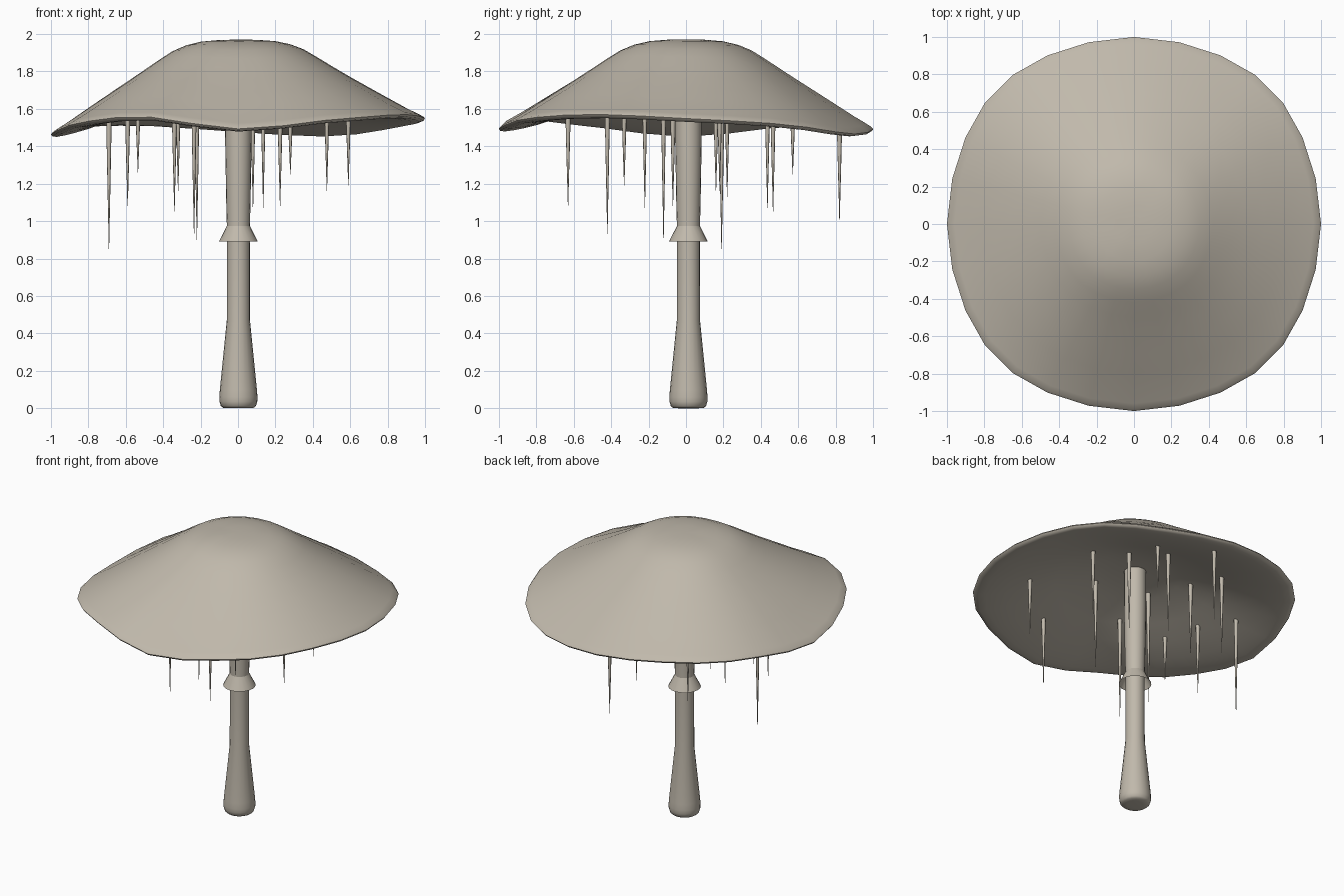
import bpy, math

if "Cube" in bpy.data.objects:
    bpy.data.objects.remove(bpy.data.objects["Cube"])

# Warm grey-tan used on every part
mat = bpy.data.materials.new("tan")
mat.diffuse_color = (.53, .485, .41, 1)
mat.use_nodes = True
mat.node_tree.nodes["Principled BSDF"].inputs["Base Color"].default_value = mat.diffuse_color


def lathe(name, rings, n, point, close_start=True, close_end=True):
    """Skin a stack of rings; point(ring, angle) gives each vertex."""
    verts = [point(r, 2 * math.pi * i / n) for r in rings for i in range(n)]
    faces = []
    for k in range(len(rings) - 1):
        for i in range(n):
            j = (i + 1) % n
            faces.append((k * n + i, (k + 1) * n + i, (k + 1) * n + j, k * n + j))
    if close_start:
        faces.append(tuple(range(n)))
    if close_end:
        faces.append(tuple(reversed(range((len(rings) - 1) * n, len(rings) * n))))
    mesh = bpy.data.meshes.new(name)
    mesh.from_pydata(verts, [], faces)
    mesh.materials.append(mat)
    obj = bpy.data.objects.new(name, mesh)
    bpy.context.collection.objects.link(obj)
    bpy.ops.object.select_all(action='DESELECT')
    obj.select_set(True)
    bpy.context.view_layer.objects.active = obj
    bpy.ops.object.mode_set(mode='EDIT')
    bpy.ops.mesh.select_all(action='SELECT')
    bpy.ops.mesh.normals_make_consistent(inside=False)
    bpy.ops.object.mode_set(mode='OBJECT')
    bpy.ops.object.shade_smooth_by_angle(angle=math.radians(60))
    return obj


def round_at(cx, cy):
    return lambda r, a: (cx + r[0] * math.cos(a), cy + r[0] * math.sin(a), r[1])


# Rim height wave, one value every 30 degrees from +x
WAVE = [.03, 0, -.052, -.027, .007, -.003, -.055, 0, .04, -.025, .025, .052]


def wave(a):
    t = (a / (2 * math.pi) * 12) % 12
    i = int(t)
    f = t - i
    p0, p1, p2, p3 = (WAVE[(i + k) % 12] for k in (-1, 0, 1, 2))
    return p1 + .5 * f * (p2 - p0 + f * (2 * p0 - 5 * p1 + 4 * p2 - p3
                                         + f * (3 * (p1 - p2) + p3 - p0)))


def cap_point(ring, a):
    r, z = ring
    b = a + .026 * math.sin(4 * a)              # slightly squared outline
    q = r * (1 + .03 * r * math.sin(2 * b) ** 4)
    return (q * math.cos(b), q * math.sin(b), z + wave(b) * r * r)


# Cap: domed top, rounded wavy rim, shallow hollow underneath
lathe("cap", [(.02, 1.97), (.1, 1.969), (.2, 1.961), (.28, 1.943), (.35, 1.915),
              (.42, 1.873), (.5, 1.822), (.6, 1.76), (.7, 1.7), (.8, 1.64),
              (.9, 1.58), (.96, 1.547), (.99, 1.53), (1, 1.518), (.992, 1.507),
              (.97, 1.502), (.93, 1.505), (.88, 1.512), (.8, 1.528), (.65, 1.57),
              (.5, 1.622), (.3, 1.688), (.15, 1.71), (.02, 1.715)], 28, cap_point)

# Stem with a swollen, rounded foot, and the skirt ring around it
SX, SY = .002, .013
lathe("stem", [(.05, 0), (.082, .002), (.094, .012), (.101, .035), (.102, .06),
               (.099, .1), (.062, .47), (.061, .95), (.065, 1.1), (.071, 1.45),
               (.071, 1.75)], 20, round_at(SX, SY))
lathe("skirt_ring", [(.061, .975), (.104, .89)], 20, round_at(SX, SY), False, False)

# Hanging drips: x, y, tip height
DRIPS = [(-.69, .19, .85), (.02, .82, 1.0), (-.34, .465, 1.05), (.59, -.33, 1.19),
         (.225, -.63, 1.08), (.475, .16, 1.16), (.135, -.22, 1.07), (-.235, -.42, .93),
         (-.535, -.33, 1.26), (.225, .22, 1.13), (.28, .57, 1.25), (.08, .435, 1.07),
         (-.22, -.12, .9), (-.32, .18, 1.16), (-.59, -.07, 1.08)]
for k, (x, y, tip) in enumerate(DRIPS):
    r = math.hypot(x, y)
    top = 1.80 - .25 * r + wave(math.atan2(y, x)) * r * r
    h = top - tip
    lathe(f"drip_{k + 1}", [(.016, top), (.013, top - .2 * h), (.008, top - .55 * h),
                            (.004, top - .8 * h), (.001, tip)], 8, round_at(x, y))
